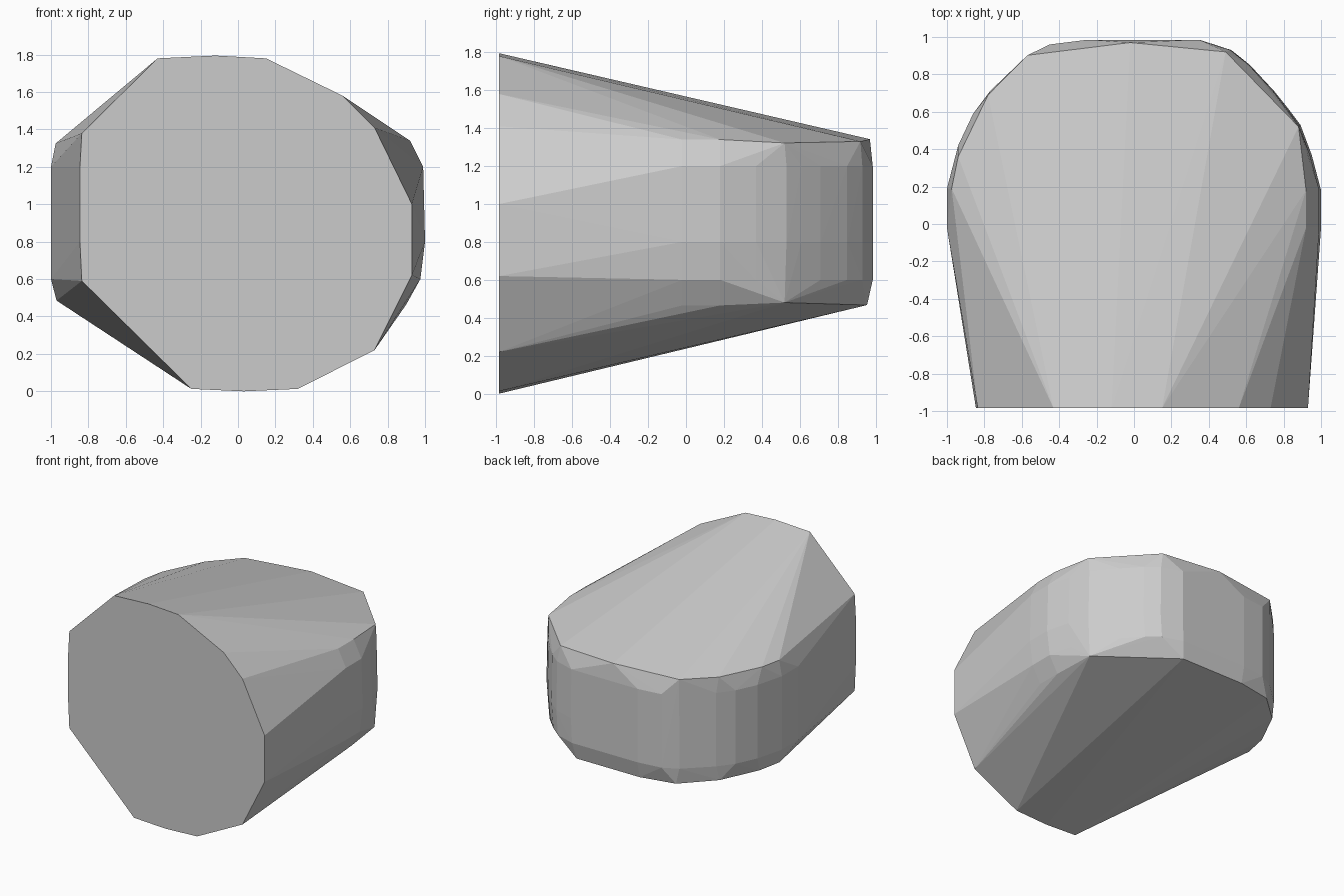
import bpy, bmesh

# flat front face (x, z)
FRONT_Y = -0.985
front = [(-0.43, 1.78), (-0.12, 1.795), (0.15, 1.78), (0.56, 1.58), (0.73, 1.41),
         (0.93, 1.0), (0.93, 0.62), (0.73, 0.22), (0.32, 0.013), (0.03, 0.0),
         (-0.25, 0.013), (-0.835, 0.59), (-0.845, 0.8), (-0.845, 1.2), (-0.835, 1.38)]

# rounded rear wall outline (x, y)
wall = [(-1, -0.02), (-1, 0.19), (-0.94, 0.42), (-0.86, 0.59), (-0.77, 0.71),
        (-0.57, 0.90), (-0.45, 0.96), (-0.25, 0.985), (0.35, 0.985), (0.52, 0.93),
        (0.62, 0.85), (0.75, 0.71), (0.83, 0.61), (0.89, 0.53), (0.95, 0.37),
        (1, 0.18), (1, -0.02)]

# upper and lower rims of the rear wall (x, y, z)
top_rim = [(-0.975, 0.19, 1.325), (-0.94, 0.36, 1.325), (-0.78, 0.69, 1.325),
           (-0.57, 0.902, 1.33), (-0.02, 0.97, 1.342), (0.49, 0.92, 1.33),
           (0.88, 0.52, 1.322), (0.92, 0.18, 1.34), (0.92, -0.02, 1.34)]
low_rim = [(-0.97, 0.18, 0.485), (-0.93, 0.38, 0.485), (-0.78, 0.68, 0.48),
           (-0.54, 0.90, 0.47), (-0.25, 0.955, 0.467), (0.32, 0.955, 0.467),
           (0.87, 0.52, 0.48), (0.90, 0.18, 0.465), (0.90, -0.02, 0.465)]

points = [(x, FRONT_Y, z) for x, z in front] + top_rim + low_rim
for z, right in ((0.6, 0.975), (0.8, 1.0), (1.2, 0.99)):
    points += [(x * right if x > 0 else x, y, z) for x, y in wall]

# faceted body: tight skin around the front face and rear wall
bm = bmesh.new()
for p in points:
    bm.verts.new(p)
bmesh.ops.convex_hull(bm, input=bm.verts)
bmesh.ops.delete(bm, geom=[v for v in bm.verts if not v.link_faces], context='VERTS')
bmesh.ops.dissolve_limit(bm, angle_limit=0.004, verts=bm.verts, edges=bm.edges)
bmesh.ops.recalc_face_normals(bm, faces=bm.faces)
mesh = bpy.data.meshes.new("faceted_body")
bm.to_mesh(mesh)
bm.free()
bpy.context.collection.objects.link(bpy.data.objects.new("faceted_body", mesh))
